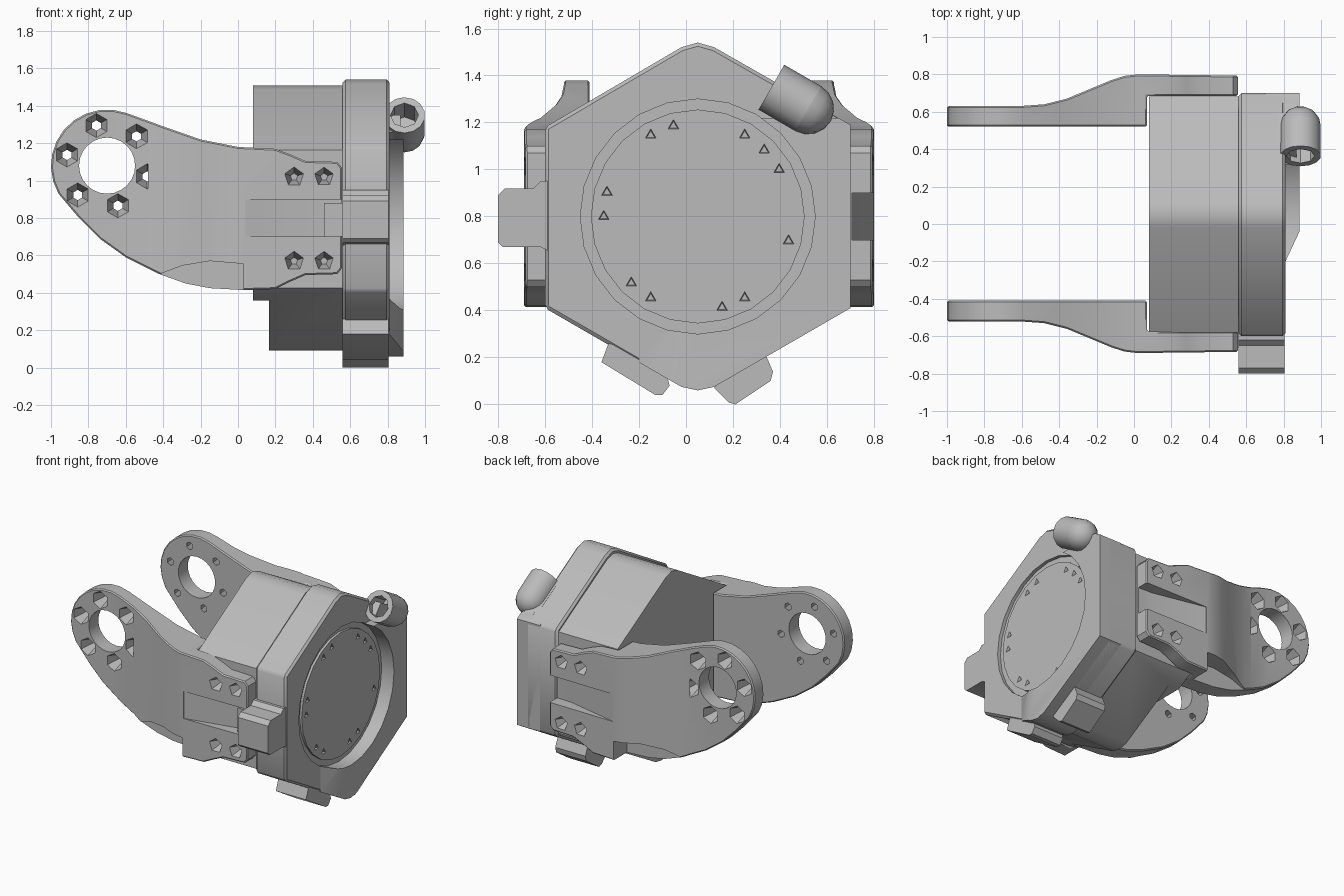
import bpy, bmesh, math
from mathutils import Vector, Matrix

if "Cube" in bpy.data.objects:
    bpy.data.objects.remove(bpy.data.objects["Cube"])

grey = bpy.data.materials.new("plain grey")
grey.use_nodes = True
grey.diffuse_color = (0.5, 0.5, 0.5, 1)
grey.node_tree.nodes["Principled BSDF"].inputs["Base Color"].default_value = (0.5, 0.5, 0.5, 1)

MID_Y, MID_Z = 0.055, 0.8


def finish(name, bm):
    bmesh.ops.recalc_face_normals(bm, faces=bm.faces)
    mesh = bpy.data.meshes.new(name)
    bm.to_mesh(mesh)
    bm.free()
    mesh.materials.append(grey)
    obj = bpy.data.objects.new(name, mesh)
    bpy.context.collection.objects.link(obj)
    return obj


def prism(name, outline, axis, a, b):
    """Extrude a 2D outline along one axis from a to b."""
    place = {"x": lambda p, t: (t, p[0], p[1]),
             "y": lambda p, t: (p[0], t, p[1]),
             "z": lambda p, t: (p[0], p[1], t)}[axis]
    bm = bmesh.new()
    low, high = ([bm.verts.new(place(p, t)) for p in outline] for t in (a, b))
    bm.faces.new(low)
    bm.faces.new(high)
    for i in range(len(outline)):
        j = (i + 1) % len(outline)
        bm.faces.new((low[i], low[j], high[j], high[i]))
    return finish(name, bm)


def rods(name, ends, r1, r2, sides):
    """Cones or cylinders between pairs of points, in one object."""
    bm = bmesh.new()
    for a, b in ends:
        a, b = Vector(a), Vector(b)
        turn = (b - a).to_track_quat("Z", "Y").to_matrix().to_4x4()
        bmesh.ops.create_cone(bm, cap_ends=True, segments=sides, radius1=r1, radius2=r2,
                              depth=(b - a).length,
                              matrix=Matrix.Translation((a + b) / 2) @ turn)
    return finish(name, bm)


def bake(obj):
    bpy.context.view_layer.update()
    done = obj.evaluated_get(bpy.context.evaluated_depsgraph_get())
    mesh = bpy.data.meshes.new_from_object(done)
    obj.modifiers.clear()
    obj.data = mesh


def combine(obj, tool, operation="DIFFERENCE", keep=False):
    mod = obj.modifiers.new("combine", "BOOLEAN")
    mod.operation, mod.solver, mod.object = operation, "EXACT", tool
    bake(obj)
    if not keep:
        bpy.data.objects.remove(tool)


def soften(obj, width):
    mod = obj.modifiers.new("soften", "BEVEL")
    mod.width, mod.segments = width, 1
    mod.limit_method, mod.angle_limit = "ANGLE", math.radians(50)
    bake(obj)


# Housing: hexagonal outline with blunted top and bottom corners
hexagon = [(-0.6, 0.41), (-0.6, 1.18), (-0.02, 1.52), (0.05, 1.54), (0.12, 1.52),
           (0.7, 1.19), (0.7, 0.41), (0.12, 0.075), (0.05, 0.06), (-0.02, 0.075)]
inner = [(0.05 + (y - 0.05) * 0.97, MID_Z + (z - MID_Z) * 0.957) for y, z in hexagon]
body = prism("rear_housing", inner, "x", 0.08, 0.58)
combine(body, prism("notch", [(0, -0.1), (0.165, -0.1), (0.165, 0.36), (0, 0.36)], "y", -1, 1))

flange = prism("front_flange", hexagon, "x", 0.56, 0.81)
soften(flange, 0.015)

# Raised pad with a ramp on one side, cut round the lid
pad = prism("raised_pad", [(0.7, -0.2), (0.81, -0.2), (0.885, -0.04), (0.885, 0.9), (0.7, 0.9)],
            "z", -0.1, 1.22)
combine(pad, prism("hex_limit", hexagon, "x", 0.6, 1), "INTERSECT")
bore = rods("lid_bore", [((0.785, 0.05, MID_Z), (1.1, 0.05, MID_Z))], 0.5, 0.5, 24)
combine(flange, bore, keep=True)
combine(pad, bore)

# Round lid with small three-sided pits
lid = rods("round_lid", [((0.7, 0.05, MID_Z), (0.802, 0.05, MID_Z))], 0.455, 0.455, 24)
pits = []
for deg in (30, 45, 60, 105, 120, 165, 180, 225, 240, 285, 300, 345):
    y = 0.05 + 0.4 * math.cos(math.radians(deg))
    z = MID_Z + 0.4 * math.sin(math.radians(deg))
    pits.append(((0.81, y, z), (0.76, y, z)))
combine(lid, rods("lid_pits", pits, 0.03, 0.008, 3))

# Lugs on the flange rim
lugs = {
    "side_lug": [(-0.58, 0.65), (-0.62, 0.67), (-0.78, 0.67), (-0.8, 0.69), (-0.8, 0.89),
                 (-0.77, 0.92), (-0.65, 0.92), (-0.62, 0.95), (-0.58, 0.95)],
    "lower_lug_a": [(-0.33, 0.26), (-0.36, 0.18), (-0.13, 0.04), (-0.1, 0.04),
                    (-0.07, 0.08), (-0.1, 0.2)],
    "lower_lug_b": [(0.34, 0.21), (0.37, 0.14), (0.36, 0.1), (0.21, 0), (0.18, 0.01),
                    (0.12, 0.07), (0.2, 0.2)],
}
for name, outline in lugs.items():
    prism(name, outline, "x", 0.56, 0.805)
prism("lug_tongue", [(0.46, 0.7), (0.58, 0.7), (0.58, 0.88), (0.46, 0.88)], "y", -0.66, -0.56)

# Cable outlet: short hollow tube with a domed end
base = Vector((0.89, 0.52, 1.26))
along = Vector((0, -0.87, 0.5))
tube = rods("cable_outlet", [(base, base + along * 0.18)], 0.11, 0.11, 14)
combine(tube, rods("outlet_bore", [(base + along * 0.03, base + along * 0.3)], 0.075, 0.075, 8))
bm = bmesh.new()
bmesh.ops.create_uvsphere(bm, u_segments=14, v_segments=8, radius=0.11,
                          matrix=Matrix.Translation(base)
                          @ along.to_track_quat("Z", "Y").to_matrix().to_4x4())
bmesh.ops.delete(bm, geom=[v for v in bm.verts if (v.co - base).dot(along) > 0.01],
                 context="VERTS")
finish("outlet_dome", bm)
prism("outlet_neck", [(0.34, 1.26), (0.42, 1.35), (0.57, 1.265), (0.69, 1.19), (0.55, 1.14)],
      "x", 0.77, 0.87)

# Fork arms: side outline crossed with a stepped plan
RING_X, RING_Z = -0.70, 1.08
side = [(RING_X + 0.3 * math.cos(math.radians(a)), RING_Z + 0.3 * math.sin(math.radians(a)))
        for a in range(70, 211, 14)]
side += [(-0.85, 0.8), (-0.74, 0.69), (-0.6, 0.59), (-0.42, 0.5), (-0.28, 0.45), (-0.15, 0.425),
         (0.03, 0.415), (0.2, 0.42), (0.28, 0.46), (0.36, 0.495), (0.53, 0.5), (0.555, 0.53),
         (0.555, 1.07), (0.53, 1.1), (0.36, 1.105), (0.28, 1.14), (0.2, 1.17), (0, 1.18),
         (-0.2, 1.22), (-0.4, 1.29)]
plan = [(-1.1, 0.465), (-1.1, 0.575), (-0.62, 0.575), (-0.48, 0.585), (-0.36, 0.615),
        (-0.12, 0.715), (-0.05, 0.737), (0.02, 0.745), (0.6, 0.738), (0.6, 0.63),
        (0.07, 0.63), (0.07, 0.465)]

for label, s in (("front", -1), ("back", 1)):
    def flip(points):
        return [(x, MID_Y + s * d) for x, d in points]

    def holes(centres, near, far):
        return [((x, MID_Y + s * near, z), (x, MID_Y + s * far, z)) for x, z in centres]

    arm = prism(label + "_fork_arm", side, "y", MID_Y + s * 0.4, MID_Y + s * 0.8)
    combine(arm, prism("plan_limit", flip(plan), "z", 0, 2), "INTERSECT")
    soften(arm, 0.008)
    # Bearing hole and its ring of tapered screw holes
    combine(arm, rods("bearing_hole", holes([(RING_X, RING_Z)], 0.3, 0.9), 0.15, 0.15, 24))
    ring = [(RING_X + 0.222 * math.cos(math.radians(a)), RING_Z + 0.222 * math.sin(math.radians(a)))
            for a in range(-15, 345, 60)]
    combine(arm, rods("ring_holes", holes(ring, 0.585, 0.455), 0.068, 0.024, 6))
    # Mounting screw pits
    mounts = [(x, z) for x in (0.3, 0.46) for z in (0.57, 1.02)]
    combine(arm, rods("mount_holes", holes(mounts, 0.75, 0.66), 0.056, 0.02, 5))
    # Sloped channel towards the flange
    wedge = flip([(0.04, 0.76), (0.04, 0.742), (0.44, 0.655), (0.6, 0.65), (0.6, 0.76)])
    combine(arm, prism("channel", wedge, "z", 0.7, 0.9))
    # Undercut below the outer bulge
    under = [(-0.44, 0.35), (-0.42, 0.5), (-0.3, 0.545), (-0.15, 0.57), (0.03, 0.555), (0.03, 0.35)]
    combine(arm, prism("undercut", under, "y", MID_Y + s * 0.59, MID_Y + s * 0.9))

# Smooth the round surfaces and keep the edges sharp
bpy.ops.object.select_all(action="DESELECT")
for obj in bpy.context.collection.objects:
    if obj.type == "MESH":
        obj.select_set(True)
        bpy.context.view_layer.objects.active = obj
bpy.ops.object.shade_smooth_by_angle(angle=math.radians(32))
